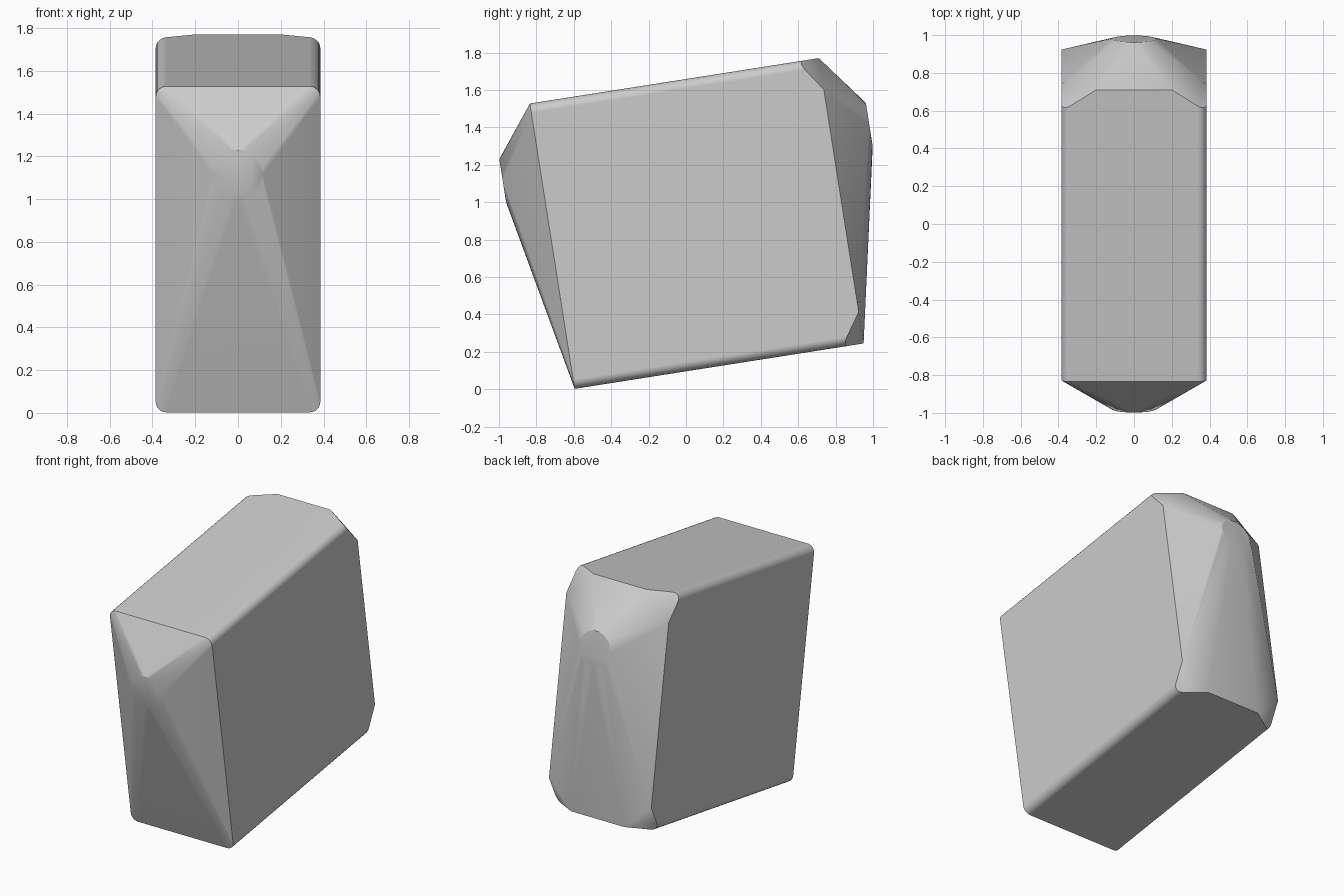
import bpy, bmesh, math
from mathutils import Vector

if "Cube" in bpy.data.objects:
    bpy.data.objects.remove(bpy.data.objects["Cube"], do_unlink=True)

HALF_W, HALF_H, ROUND, STEPS = 0.385, 0.772, 0.05, 6
TILT = math.atan2(0.24, 1.53)
AXIS = Vector((0, math.cos(TILT), math.sin(TILT)))   # front to back
UP = Vector((0, -math.sin(TILT), math.cos(TILT)))
FRONT = Vector((0, -0.715, 0.765))                   # centre of front section
BACK = Vector((0, 0.83, 1.0075))                     # centre of back section


def place(centre, x, h, depth=0.0):
    return centre + Vector((x, 0, 0)) + UP * h + AXIS * depth


def rounded_section(centre):
    points = []
    for i, (sx, sh) in enumerate([(1, 1), (-1, 1), (-1, -1), (1, -1)]):
        for k in range(STEPS + 1):
            a = math.pi / 2 * (i + k / STEPS)
            points.append(place(centre, sx * (HALF_W - ROUND) + ROUND * math.cos(a),
                                sh * (HALF_H - ROUND) + ROUND * math.sin(a)))
    return points


def disc(y, z, radius=0.117, sides=24):
    centre = Vector((0, y, z))
    turns = [2 * math.pi * i / sides for i in range(sides)]
    return [place(centre, radius * math.cos(a), radius * math.sin(a)) for a in turns]


def hull(bm):
    result = bmesh.ops.convex_hull(bm, input=bm.verts[:])
    spare = {g for g in result["geom_interior"] + result["geom_unused"]
             if isinstance(g, bmesh.types.BMVert)}
    bmesh.ops.delete(bm, geom=list(spare), context='VERTS')
    bmesh.ops.dissolve_limit(bm, angle_limit=math.radians(0.5),
                             verts=bm.verts[:], edges=bm.edges[:])


# Leaning block with rounded long edges
bm = bmesh.new()
for p in rounded_section(FRONT) + rounded_section(BACK):
    bm.verts.new(p)
hull(bm)

# Slanted cuts across the four back corners
for sx in (1, -1):
    for sh in (1, -1):
        a = place(BACK, sx * 0.2, sh * HALF_H)
        b = place(BACK, sx * HALF_W, sh * (HALF_H - 0.17))
        c = place(BACK, sx * (HALF_W - ROUND), sh * HALF_H, -0.085)
        normal = (b - a).cross(c - a).normalized()
        if normal.dot(AXIS) < 0:
            normal = -normal
        bmesh.ops.bisect_plane(bm, geom=bm.verts[:] + bm.edges[:] + bm.faces[:],
                               plane_co=a, plane_no=normal, clear_outer=True)

# Tapered ends closing on small round caps
for p in disc(-0.98, 1.115) + disc(0.98, 1.415):
    bm.verts.new(p)
bmesh.ops.delete(bm, geom=bm.faces[:], context='FACES_ONLY')
bmesh.ops.delete(bm, geom=bm.edges[:], context='EDGES_FACES')
if not bm.verts:
    raise RuntimeError("body points missing")
hull(bm)
bmesh.ops.recalc_face_normals(bm, faces=bm.faces[:])

mesh = bpy.data.meshes.new("tapered_block")
bm.to_mesh(mesh)
bm.free()
block = bpy.data.objects.new("tapered_block", mesh)
bpy.context.collection.objects.link(block)

# Plain grey surface
grey = bpy.data.materials.new("light grey")
grey.use_nodes = True
grey.diffuse_color = (0.6, 0.6, 0.6, 1)
grey.node_tree.nodes["Principled BSDF"].inputs["Base Color"].default_value = (0.6, 0.6, 0.6, 1)
mesh.materials.append(grey)

bpy.context.view_layer.objects.active = block
block.select_set(True)
bpy.ops.object.shade_smooth_by_angle(angle=math.radians(30))
weighted = block.modifiers.new("even_shading", 'WEIGHTED_NORMAL')
weighted.keep_sharp = True
